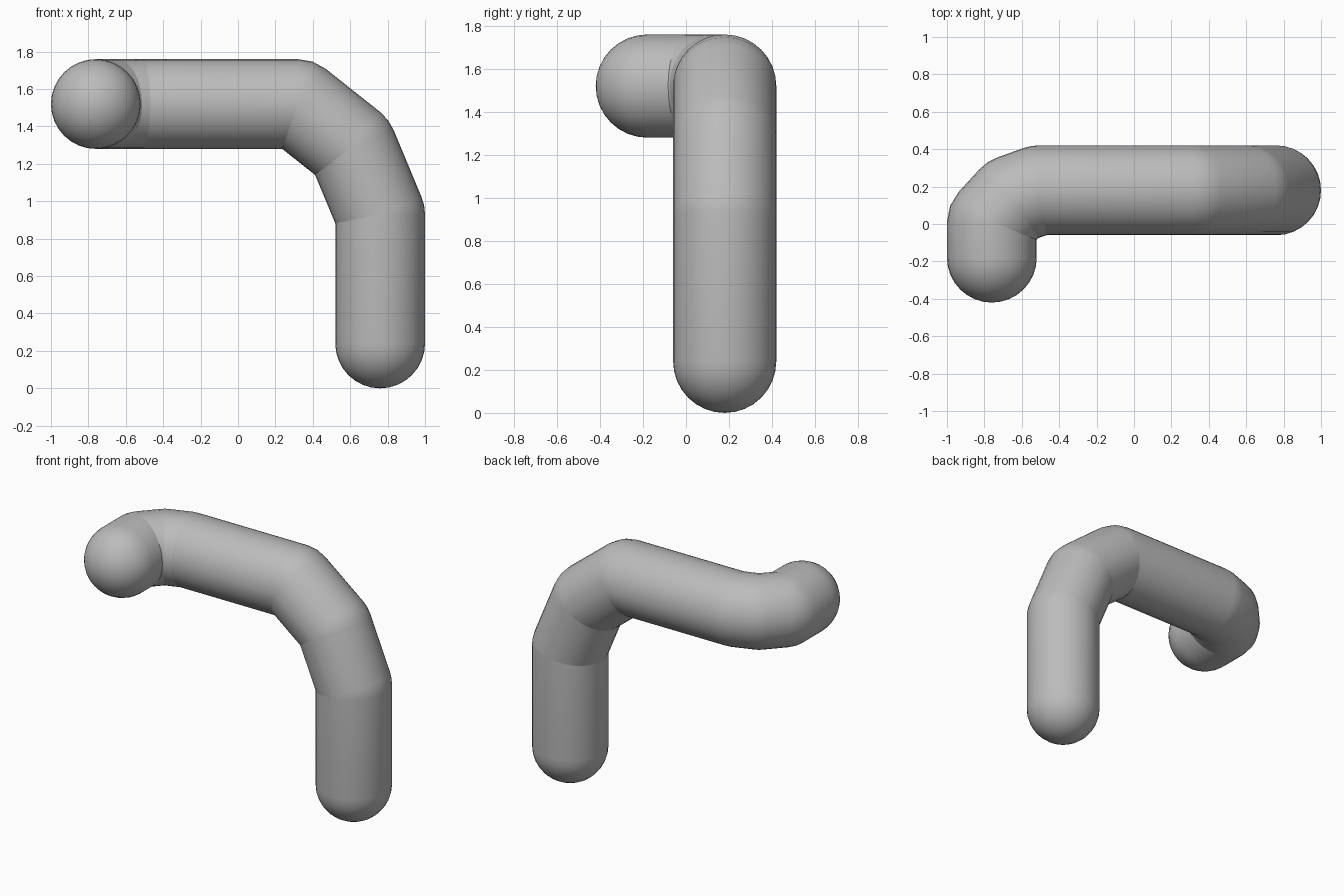
import bpy, bmesh, math
from mathutils import Vector

if "Cube" in bpy.data.objects:
    bpy.data.objects.remove(bpy.data.objects["Cube"])

RADIUS, SIDES, CAP_STEPS, JOINT_STEPS = 0.24, 32, 8, 3

# Centre line of the pipe: foot, upper bend, horizontal run, forward bend, front end
PATH = [Vector(p) for p in (
    (0.76, 0.18, 0.24), (0.76, 0.18, 0.93), (0.61, 0.18, 1.29), (0.32, 0.18, 1.52),
    (-0.51, 0.18, 1.52), (-0.65, 0.13, 1.52), (-0.76, 0.01, 1.52), (-0.76, -0.18, 1.52))]

# Ring stations: (centre, direction, radius)
dirs = [(b - a).normalized() for a, b in zip(PATH, PATH[1:])]
angles = [math.pi / 2 * k / CAP_STEPS for k in range(1, CAP_STEPS + 1)]
stations = [(PATH[0] - dirs[0] * RADIUS * math.cos(a), dirs[0], RADIUS * math.sin(a))
            for a in angles]
for point, before, after in zip(PATH[1:-1], dirs, dirs[1:]):
    for k in range(JOINT_STEPS):
        stations.append((point, before.slerp(after, k / (JOINT_STEPS - 1)), RADIUS))
stations += [(PATH[-1] + dirs[-1] * RADIUS * math.cos(a), dirs[-1], RADIUS * math.sin(a))
             for a in reversed(angles)]

# Sweep the rings, carrying the side vector along without twist
bm = bmesh.new()
rings, side, last = [], Vector((0, 1, 0)), dirs[0]
for centre, direction, radius in stations:
    side = last.rotation_difference(direction) @ side
    last = direction
    other = direction.cross(side)
    rings.append([bm.verts.new(centre + radius * (side * math.cos(t) + other * math.sin(t)))
                  for t in (2 * math.pi * i / SIDES for i in range(SIDES))])
for low, high in zip(rings, rings[1:]):
    for i in range(SIDES):
        j = (i + 1) % SIDES
        bm.faces.new((low[i], low[j], high[j], high[i]))

# Round end tips
foot_tip = bm.verts.new(PATH[0] - dirs[0] * RADIUS)
front_tip = bm.verts.new(PATH[-1] + dirs[-1] * RADIUS)
for i in range(SIDES):
    j = (i + 1) % SIDES
    bm.faces.new((foot_tip, rings[0][j], rings[0][i]))
    bm.faces.new((front_tip, rings[-1][i], rings[-1][j]))

mesh = bpy.data.meshes.new("bent_pipe")
bm.to_mesh(mesh)
bm.free()
pipe = bpy.data.objects.new("bent_pipe", mesh)
bpy.context.collection.objects.link(pipe)

# Plain grey
grey = bpy.data.materials.new("grey")
grey.use_nodes = True
colour = (0.5, 0.5, 0.5, 1)
grey.diffuse_color = colour
grey.node_tree.nodes["Principled BSDF"].inputs["Base Color"].default_value = colour
mesh.materials.append(grey)

bpy.context.view_layer.objects.active = pipe
pipe.select_set(True)
bpy.ops.object.shade_smooth_by_angle(angle=math.radians(60))
